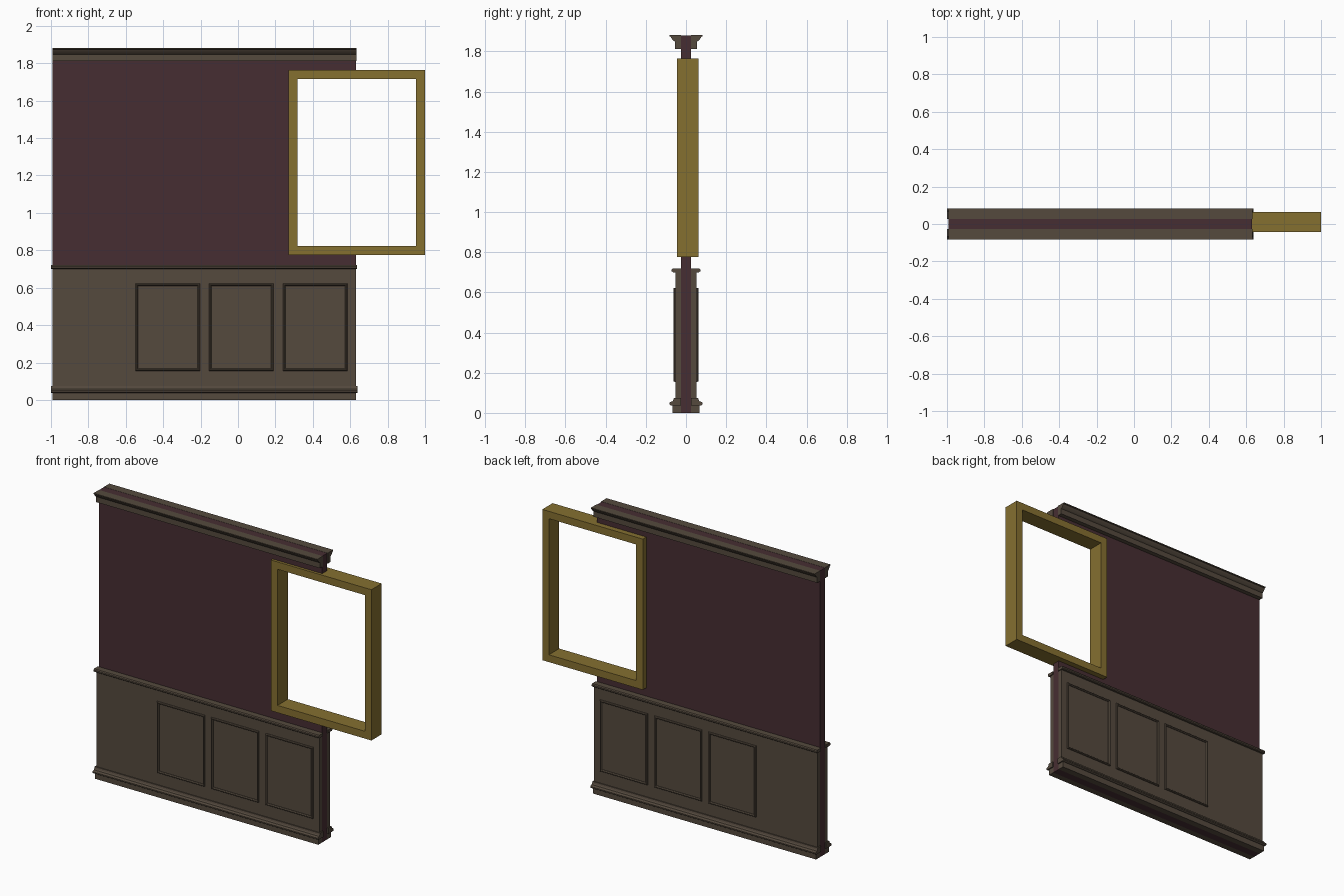
import bpy, bmesh
from mathutils import Vector

if "Cube" in bpy.data.objects:
    bpy.data.objects.remove(bpy.data.objects["Cube"])


def material(name, rgb):
    m = bpy.data.materials.new(name)
    m.diffuse_color = (*rgb, 1)
    m.use_nodes = True
    m.node_tree.nodes["Principled BSDF"].inputs["Base Color"].default_value = m.diffuse_color
    return m


WALL = material("maroon_wall", (0.062, 0.027, 0.032))
WOOD = material("brown_wood", (0.090, 0.068, 0.048))
GOLD = material("gold_frame", (0.235, 0.160, 0.030))
X0, X1 = -0.992, 0.63      # wall ends
T = 0.026                  # half wall thickness


def extrude(name, pts, direction, mat):
    """Solid made by sweeping one polygon along a vector."""
    bm = bmesh.new()
    face = bm.faces.new([bm.verts.new(p) for p in pts])
    res = bmesh.ops.extrude_face_region(bm, geom=[face], use_keep_orig=True)
    verts = [g for g in res["geom"] if isinstance(g, bmesh.types.BMVert)]
    bmesh.ops.translate(bm, verts=verts, vec=Vector(direction))
    bmesh.ops.recalc_face_normals(bm, faces=bm.faces)
    return finish(name, bm, mat)


def finish(name, bm, mat):
    me = bpy.data.meshes.new(name)
    bm.to_mesh(me)
    bm.free()
    ob = bpy.data.objects.new(name, me)
    bpy.context.collection.objects.link(ob)
    me.materials.append(mat)
    return ob


def mirror_y(ob):
    m = ob.modifiers.new("both_sides", "MIRROR")
    m.use_axis = (False, True, False)
    return ob


def moulding(name, profile, x0=X0, x1=X1):
    """Run a (depth, z) profile along the wall on both faces."""
    return mirror_y(extrude(name, [(x0, -d, z) for d, z in profile],
                            (x1 - x0, 0, 0), WOOD))


def ring(name, x0, x1, z0, z1, section, mat):
    """Rectangular mitred frame; section is (inset, y) points."""
    bm = bmesh.new()
    loops = []
    for sx, sz in ((0, 0), (1, 0), (1, 1), (0, 1)):
        loops.append([bm.verts.new(((x1 - i) if sx else (x0 + i), y,
                                    (z1 - i) if sz else (z0 + i)))
                      for i, y in section])
    n = len(section)
    for k in range(4):
        a, b = loops[k], loops[(k + 1) % 4]
        for j in range(n):
            bm.faces.new((a[j], b[j], b[(j + 1) % n], a[(j + 1) % n]))
    bmesh.ops.recalc_face_normals(bm, faces=bm.faces)
    return finish(name, bm, mat)


# Wall with the window notch cut out of its right edge
outline = [(X0, 0), (X1, 0), (X1, 0.80), (0.295, 0.80),
           (0.295, 1.74), (X1, 1.74), (X1, 1.88), (X0, 1.88)]
extrude("wall", [(x, -T, z) for x, z in outline], (0, 2 * T, 0), WALL)

# Wainscot boards and horizontal mouldings
moulding("wainscot", [(T, 0.04), (0.053, 0.04), (0.053, 0.705), (T, 0.705)])
moulding("skirting", [(T, 0), (0.067, 0), (0.067, 0.04), (T, 0.04)])
moulding("skirting_bead", [(T, 0.038), (0.076, 0.038), (0.082, 0.042),
                           (0.082, 0.050), (0.077, 0.055), (0.068, 0.057),
                           (0.063, 0.064), (0.060, 0.075), (T, 0.075)],
         -1.0, 0.638)
moulding("chair_rail", [(T, 0.700), (0.065, 0.700), (0.071, 0.705),
                        (0.071, 0.714), (0.066, 0.720), (T, 0.720)],
         -1.0, 0.636)
moulding("crown", [(T, 1.812), (0.055, 1.812), (0.055, 1.848),
                   (0.062, 1.853), (0.070, 1.862), (0.077, 1.873),
                   (0.082, 1.875), (0.082, 1.881), (T, 1.881)], X0, 0.634)

# Panel trims, three on each face
trim = [(0, -0.05), (0, -0.058), (0.004, -0.063),
        (0.008, -0.063), (0.013, -0.057), (0.013, -0.05)]
for i, x in enumerate((-0.548, -0.155, 0.240)):
    mirror_y(ring(f"panel_trim_{i + 1}", x, x + 0.345, 0.155, 0.623, trim, WOOD))

# Window frame
ring("window_frame", 0.27, 1.0, 0.775, 1.765,
     [(0, -0.044), (0.048, -0.044), (0.048, 0.063), (0, 0.063)], GOLD)
